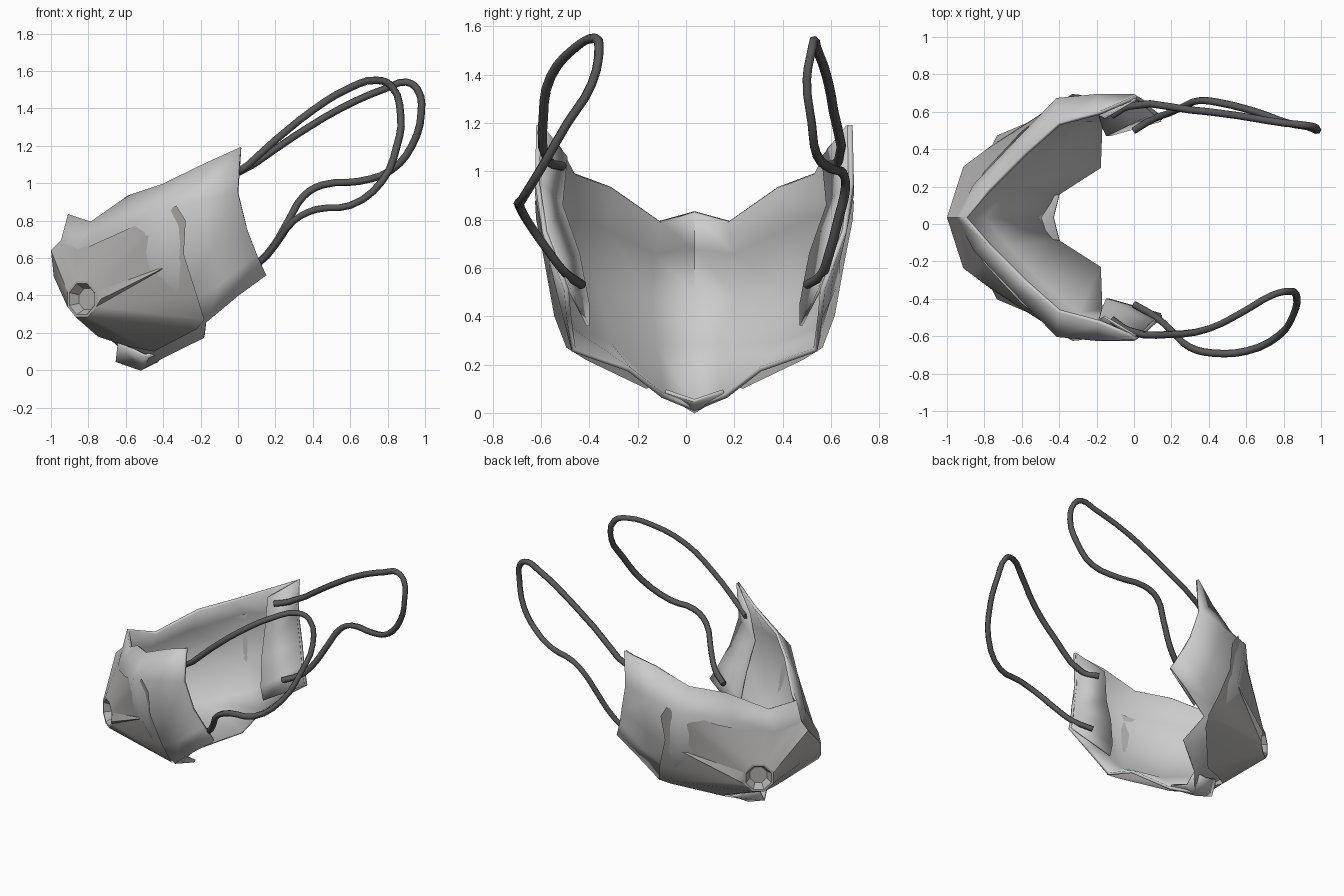
import bpy, bmesh
from math import cos, sin, radians
from mathutils import Vector

if "Cube" in bpy.data.objects:
    bpy.data.objects.remove(bpy.data.objects["Cube"])

YC = 0.035  # symmetry plane of the mask


def material(name, rgb):
    m = bpy.data.materials.new(name)
    m.diffuse_color = (*rgb, 1)
    m.use_nodes = True
    m.node_tree.nodes["Principled BSDF"].inputs["Base Color"].default_value = m.diffuse_color
    return m


GREY = material("plate_grey", (0.45, 0.44, 0.43))
DARK = material("cord_dark", (0.10, 0.10, 0.10))


def mirrored_mesh(name, verts, faces, mat=None, thickness=0, angle=50):
    """Build half a part, mirror it across the centre plane and weld the seam."""
    bm = bmesh.new()
    for s in (1, -1):
        vs = [bm.verts.new((x, YC + s * y, z)) for x, y, z in verts]
        for f in faces:
            bm.faces.new([vs[i] for i in (f if s > 0 else f[::-1])])
    bmesh.ops.remove_doubles(bm, verts=bm.verts, dist=0.0005)
    bmesh.ops.recalc_face_normals(bm, faces=bm.faces)
    me = bpy.data.meshes.new(name)
    bm.to_mesh(me)
    bm.free()
    ob = bpy.data.objects.new(name, me)
    bpy.context.collection.objects.link(ob)
    if mat:
        me.materials.append(mat)
    if thickness:
        mod = ob.modifiers.new("thickness", "SOLIDIFY")
        mod.thickness = thickness
        mod.offset = 0
    bpy.ops.object.select_all(action='DESELECT')
    ob.select_set(True)
    bpy.context.view_layer.objects.active = ob
    bpy.ops.object.shade_smooth_by_angle(angle=radians(angle))
    return ob


def grid(columns):
    n = len(columns[0])
    verts = [p for c in columns for p in c]
    faces = [(c * n + r, c * n + r + 1, (c + 1) * n + r + 1, (c + 1) * n + r)
             for c in range(len(columns) - 1) for r in range(n - 1)]
    return verts, faces


# Cloth shell: columns run from the centre seam to the ear, top to bottom
ear_edge = [(.015, .645, 1.19), (0, .65, .95), (.05, .62, .75), (.1, .57, .62), (.15, .53, .51)]
shell = [
    [(-.90, 0, .83), (-.94, 0, .68), (-.94, 0, .5), (-.80, 0, .28), (-.5, 0, .015)],
    [(-.78, .14, .79), (-.85, .17, .66), (-.84, .18, .47), (-.68, .16, .27), (-.40, .13, .07)],
    [(-.58, .34, .93), (-.66, .37, .76), (-.63, .40, .5), (-.50, .35, .28), (-.18, .27, .18)],
    [(-.40, .50, .99), (-.41, .63, .85), (-.37, .59, .55), (-.30, .52, .35), (-.17, .50, .26)],
    [(-.18, .56, 1.10), (-.20, .65, .90), (-.15, .59, .62), (-.10, .55, .46), (0, .52, .40)],
    ear_edge,
]
mirrored_mesh("cloth_shell", *grid(shell), thickness=0.02)

# Hem folded inward at the ear edge
hem_front = [(-.16, .53, 1.06), (-.19, .55, .86), (-.17, .48, .66), (-.15, .44, .45), (-.13, .44, .36)]
hem = [[(x - .005, y - .012, z) for x, y, z in ear_edge], hem_front]
mirrored_mesh("ear_hem", *grid(hem), thickness=0.012)

# Chin gusset poking out below the plate
chin = [(-.65, 0, .05), (-.52, 0, .005), (-.43, 0, .05), (-.64, .05, .15), (-.50, .12, .08), (-.40, .12, .09)]
mirrored_mesh("chin_gusset", chin, [(0, 1, 4, 3), (1, 2, 5, 4)], thickness=0.015)

# Front plate: the rim is lofted to an octagonal valve opening on each side
rim = [(-.29, .62, .62), (-.28, .655, .80), (-.33, .66, .88), (-.60, .46, .75),
       (-.80, .245, .66), (-.87, .13, .68), (-.94, 0, .70), (-1, 0, .64),
       (-.985, 0, .5), (-.93, 0, .38), (-.75, 0, .18), (-.6, .12, .13),
       (-.45, .20, .10), (-.22, .45, .22), (-.18, .53, .27), (-.22, .58, .40)]
centre = Vector((-.835, .33, .38))
across, out = Vector((.8, .6, 0)), Vector((-.6, .8, 0))


def octagon(radius, depth):
    return [centre - out * depth + radius * (across * cos(a) + Vector((0, 0, 1)) * sin(a))
            for a in (radians(22.5 + 45 * k) for k in range(8))]


ring = octagon(.105, 0)
faces = []
for k in range(8):
    a, b, c = 2 * k, 2 * k + 1, (2 * k + 2) % 16
    r, nxt = 16 + k, 16 + (k + 1) % 8
    faces += [(r, a, b), (r, b, c), (r, c, nxt)]
mirrored_mesh("front_plate", rim + ring, faces, GREY, angle=35)

# Recessed valve cup
cup = ring + octagon(.09, 0) + octagon(.06, .05)
cup_faces = [(i + k, i + (k + 1) % 8, i + 8 + (k + 1) % 8, i + 8 + k) for i in (0, 8) for k in range(8)]
mirrored_mesh("valve_cup", cup, cup_faces + [tuple(range(16, 24))], GREY, angle=30)

# Tapered ridge running back from the valve
tip = Vector((-.35, .60, .57))
crest = (ring[0] + ring[7]) / 2 + out * .025 + across * .05
mirrored_mesh("valve_ridge", [ring[0], ring[7], crest, tip],
              [(0, 2, 3), (2, 1, 3), (0, 1, 2)], GREY, angle=60)


# Ear cords
def cord(name, points):
    cu = bpy.data.curves.new(name, "CURVE")
    cu.dimensions = '3D'
    cu.bevel_depth = 0.02
    cu.bevel_resolution = 1
    cu.resolution_u = 3
    cu.use_fill_caps = True
    sp = cu.splines.new('BEZIER')
    sp.bezier_points.add(len(points) - 1)
    for bp, p in zip(sp.bezier_points, points):
        bp.co = p
        bp.handle_left_type = bp.handle_right_type = 'AUTO'
    cu.materials.append(DARK)
    ob = bpy.data.objects.new(name, cu)
    bpy.context.collection.objects.link(ob)


cord("ear_cord_near", [
    (-.12, -.51, 1.02), (-.03, -.57, 1.04), (.2, -.59, 1.23), (.4, -.56, 1.39), (.6, -.46, 1.51),
    (.74, -.38, 1.55), (.82, -.36, 1.52), (.87, -.39, 1.36), (.85, -.49, 1.2), (.77, -.6, 1.01),
    (.6, -.68, .88), (.42, -.69, .86), (.3, -.66, .8), (.2, -.57, .67), (.12, -.5, .58), (.0, -.43, .53)])
cord("ear_cord_far", [
    (-.12, .58, 1.02), (-.03, .63, 1.04), (.3, .61, 1.25), (.55, .58, 1.4), (.8, .54, 1.51),
    (.9, .53, 1.54), (.96, .52, 1.5), (.98, .5, 1.38), (.93, .52, 1.2), (.82, .54, 1.07),
    (.65, .6, 1.01), (.45, .65, .99), (.35, .66, .93), (.27, .63, .8), (.18, .59, .65),
    (.1, .56, .57), (.0, .50, .53)])
